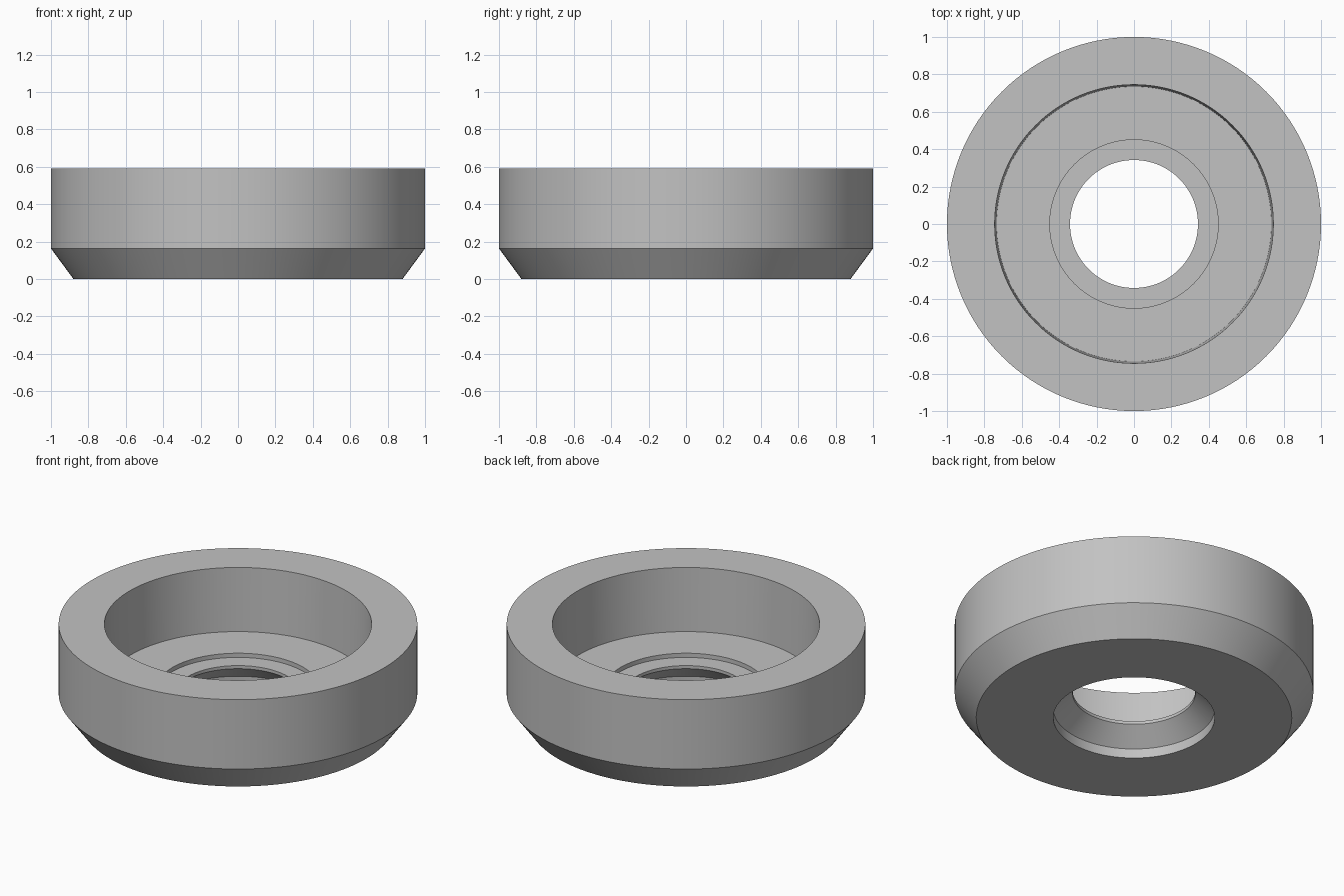
import bpy
import bmesh
import math

cube = bpy.data.objects.get("Cube")
if cube:
    bpy.data.objects.remove(cube, do_unlink=True)

SEGMENTS = 128

# Plain grey material
grey = bpy.data.materials.new("plain grey")
grey.use_nodes = True
colour = (0.54, 0.54, 0.54, 1)
grey.diffuse_color = colour
grey.node_tree.nodes["Principled BSDF"].inputs["Base Color"].default_value = colour

# Closed cross-section as (radius, height)
profile = [
    (0.88, 0), (1, 0.163), (1, 0.59),         # chamfered outer wall
    (0.745, 0.59), (0.735, 0.20),             # slightly tapered cup
    (0.45, 0.20), (0.45, 0.174),              # shallow step in the floor
    (0.342, 0.174), (0.342, 0.155),           # through hole
    (0.45, 0.058), (0.45, 0),                 # countersink underneath
]


def revolve(name, points, material):
    """Lathe a closed cross-section around the z axis."""
    bm = bmesh.new()
    verts = [bm.verts.new((r, 0, z)) for r, z in points]
    edges = [bm.edges.new((v, verts[i - 1])) for i, v in enumerate(verts)]
    bmesh.ops.spin(bm, geom=verts + edges, cent=(0, 0, 0), axis=(0, 0, 1),
                   angle=math.tau, steps=SEGMENTS, use_merge=False)
    bmesh.ops.remove_doubles(bm, verts=bm.verts[:], dist=0.0001)
    bmesh.ops.recalc_face_normals(bm, faces=bm.faces[:])
    mesh = bpy.data.meshes.new(name)
    bm.to_mesh(mesh)
    bm.free()
    mesh.materials.append(material)
    obj = bpy.data.objects.new(name, mesh)
    bpy.context.collection.objects.link(obj)
    return obj


# Recessed round cup
cup = revolve("recessed_cup", profile, grey)
bpy.ops.object.select_all(action="DESELECT")
cup.select_set(True)
bpy.context.view_layer.objects.active = cup
bpy.ops.object.shade_smooth_by_angle(angle=math.radians(25))
